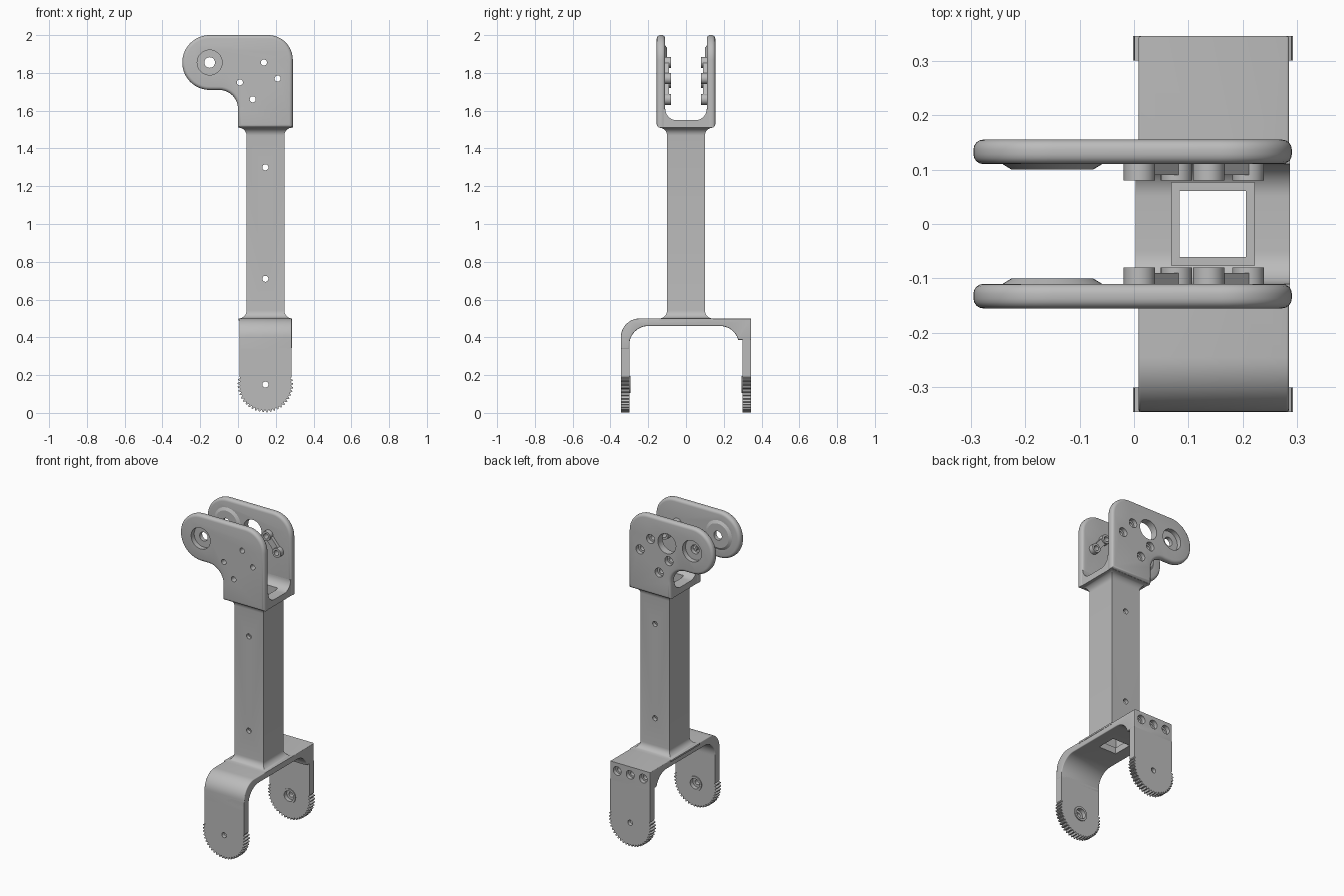
import bpy, bmesh, math
from mathutils import Matrix

if "Cube" in bpy.data.objects:
    bpy.data.objects.remove(bpy.data.objects["Cube"], do_unlink=True)

grey = bpy.data.materials.new("matte grey")
grey.use_nodes = True
colour = (0.5, 0.5, 0.5, 1)
grey.diffuse_color = colour
grey.node_tree.nodes["Principled BSDF"].inputs["Base Color"].default_value = colour

CX = 0.145          # centre line of the tube and legs
HOLE = 0.016


def make(name, bm):
    bmesh.ops.recalc_face_normals(bm, faces=bm.faces)
    mesh = bpy.data.meshes.new(name)
    bm.to_mesh(mesh)
    bm.free()
    ob = bpy.data.objects.new(name, mesh)
    mesh.materials.append(grey)
    bpy.context.collection.objects.link(ob)
    return ob


def arc(cx, cy, r, start, end, n=12):
    angles = [math.radians(start + (end - start) * i / n) for i in range(n + 1)]
    return [(cx + r * math.cos(a), cy + r * math.sin(a)) for a in angles]


def prism(name, points, axis, lo, hi, bevel=0):
    """Extrude a flat outline along one axis, optionally rounding its rims."""
    place = {"x": lambda u, v, t: (t, u, v),
             "y": lambda u, v, t: (u, t, v),
             "z": lambda u, v, t: (u, v, t)}[axis]
    bm = bmesh.new()
    caps = []
    for t in (lo, hi):
        caps.append(bm.faces.new([bm.verts.new(place(u, v, t)) for u, v in points]))
    a, b = (list(f.verts) for f in caps)
    for i in range(len(a)):
        j = (i + 1) % len(a)
        bm.faces.new((a[i], a[j], b[j], b[i]))
    bmesh.ops.recalc_face_normals(bm, faces=bm.faces)
    if bevel:
        rims = [e for f in caps for e in f.edges]
        bmesh.ops.bevel(bm, geom=rims, offset=bevel, segments=4,
                        profile=0.5, affect="EDGES")
    return make(name, bm)


def square(half):
    return [(CX - half, -half), (CX + half, -half), (CX + half, half), (CX - half, half)]


def disc(x, z, y0, y1, r0, r1=None):
    """Cylinder or cone lying along y."""
    bm = bmesh.new()
    bmesh.ops.create_cone(
        bm, cap_ends=True, segments=32, radius1=r0, radius2=r0 if r1 is None else r1,
        depth=y1 - y0,
        matrix=Matrix.Translation((x, (y0 + y1) / 2, z)) @ Matrix.Rotation(-math.pi / 2, 4, "X"))
    return make("tool", bm)


def combine(ob, tool, operation="DIFFERENCE"):
    mod = ob.modifiers.new("bool", "BOOLEAN")
    mod.operation = operation
    mod.solver = "EXACT"
    mod.object = tool
    bpy.context.view_layer.objects.active = ob
    bpy.ops.object.modifier_apply(modifier=mod.name)
    bpy.data.objects.remove(tool, do_unlink=True)


def cut(ob, *tools):
    for tool in tools:
        combine(ob, tool)


# Upper side plates
plate_outline = (arc(-0.15, 1.855, 0.145, 90, 270, 28)
                 + arc(-0.1, 1.61, 0.1, 90, 0)
                 + [(0, 1.51), (0.29, 1.51)]
                 + arc(0.16, 1.87, 0.13, 0, 90))
screw_pairs = [((0.137, 1.855), (0.21, 1.77)), ((0.01, 1.75), (0.078, 1.66))]
parts = []
for name, s in (("front_clevis_plate", -1), ("back_clevis_plate", 1)):
    plate = prism(name, plate_outline, "y", s * 0.11, s * 0.155, 0.018)
    # Pivot boss and screw pads on the inside
    combine(plate, disc(-0.15, 1.855, s * 0.12, s * 0.10, 0.108, 0.075), "UNION")
    for (x0, z0), (x1, z1) in screw_pairs:
        angle = math.degrees(math.atan2(z1 - z0, x1 - x0))
        link = (arc(x0, z0, 0.02, angle + 90, angle + 270)
                + arc(x1, z1, 0.02, angle - 90, angle + 90))
        combine(plate, prism("tool", link, "y", s * 0.09, s * 0.125), "UNION")
        for x, z in ((x0, z0), (x1, z1)):
            combine(plate, disc(x, z, s * 0.08, s * 0.13, 0.029), "UNION")
    # Pivot hole with counterbore, then screw holes
    cut(plate, disc(-0.15, 1.855, s * 0.05, s * 0.2, 0.028),
        disc(-0.15, 1.855, s * 0.125, s * 0.2, 0.066))
    for x, z in screw_pairs[0] + screw_pairs[1]:
        cut(plate, disc(x, z, s * 0.05, s * 0.2, HOLE))
        if s > 0:
            cut(plate, disc(x, z, 0.13, 0.2, 0.028))
    if s > 0:
        cut(plate, disc(0.024, 1.855, 0.05, 0.2, 0.062))
    parts.append(plate)

# Curved seat joining the upper plates
seat = ([(-0.135, 1.51), (0.135, 1.51), (0.135, 1.61)]
        + arc(0.05, 1.61, 0.06, 0, -90)
        + arc(-0.05, 1.61, 0.06, -90, -180)
        + [(-0.135, 1.61)])
clevis_seat = prism("clevis_seat", seat, "x", 0.003, 0.287)
cut(clevis_seat, prism("tool", square(0.076), "z", 1.4, 1.7))
parts.append(clevis_seat)

# Hollow square tube with flared ends
R = 0.042
levels = [(0.1 + R, 0.49)]
for i in range(9):
    a = math.radians(90 * i / 8)
    levels.append((0.1 + R * (1 - math.sin(a)), 0.5 + R * (1 - math.cos(a))))
levels += [(h, 2.01 - z) for h, z in reversed(levels[1:])] + [(0.1 + R, 1.52)]
bm = bmesh.new()
rings = [[bm.verts.new((x, y, z)) for x, y in square(h)] for h, z in levels]
for low, high in zip(rings, rings[1:]):
    for i in range(4):
        j = (i + 1) % 4
        bm.faces.new((low[i], low[j], high[j], high[i]))
bm.faces.new(rings[0])
bm.faces.new(rings[-1])
tube = make("arm_tube", bm)
cut(tube, prism("tool", square(0.076), "z", 0.4, 1.6))
for z in (0.71, 1.3):
    cut(tube, disc(CX, z, -0.2, 0.2, HOLE))
parts.append(tube)

# Lower fork crossbar with rounded front corner and back gusset
arch = (arc(-0.245, 0.4, 0.1, 180, 90)
        + [(0.345, 0.5), (0.345, 0.385)]
        + arc(0.18, 0.36, 0.1, 15, 90)
        + arc(-0.2, 0.36, 0.1, 90, 180)
        + [(-0.3, 0.34), (-0.345, 0.34)])
crossbar = prism("fork_crossbar", arch, "x", 0.008, 0.285, 0.005)
cut(crossbar, prism("tool", square(0.061), "z", 0.3, 0.6))
for x in (0.055, CX, 0.235):
    cut(crossbar, disc(x, 0.45, 0.32, 0.4, 0.027), disc(x, 0.45, 0.25, 0.4, HOLE))
parts.append(crossbar)

# Fork legs ending in spur gear teeth
teeth = []
PITCH = 8
for k in range(26):
    for offset, r in ((0, 0.135), (0.3, 0.147), (0.55, 0.147), (0.85, 0.135)):
        a = math.radians(-194 + (k + offset) * PITCH)
        teeth.append((CX + r * math.cos(a), 0.15 + r * math.sin(a)))
for name, s in (("front_gear_leg", -1), ("back_gear_leg", 1)):
    outline = [(0.284, 0.39), (0.009, 0.39), (0.009, 0.19)] + teeth + [(0.284, 0.19)]
    leg = prism(name, outline, "y", s * 0.3, s * 0.345)
    combine(leg, disc(CX, 0.15, s * 0.294, s * 0.31, 0.045), "UNION")
    cut(leg, disc(CX, 0.15, s * 0.2, s * 0.4, HOLE),
        disc(CX, 0.15, s * 0.25, s * 0.32, 0.032))
    parts.append(leg)

# Smooth the curved faces and keep the crisp edges
bpy.ops.object.select_all(action="DESELECT")
for ob in parts:
    ob.select_set(True)
bpy.context.view_layer.objects.active = parts[0]
bpy.ops.object.shade_smooth_by_angle(angle=math.radians(30))
